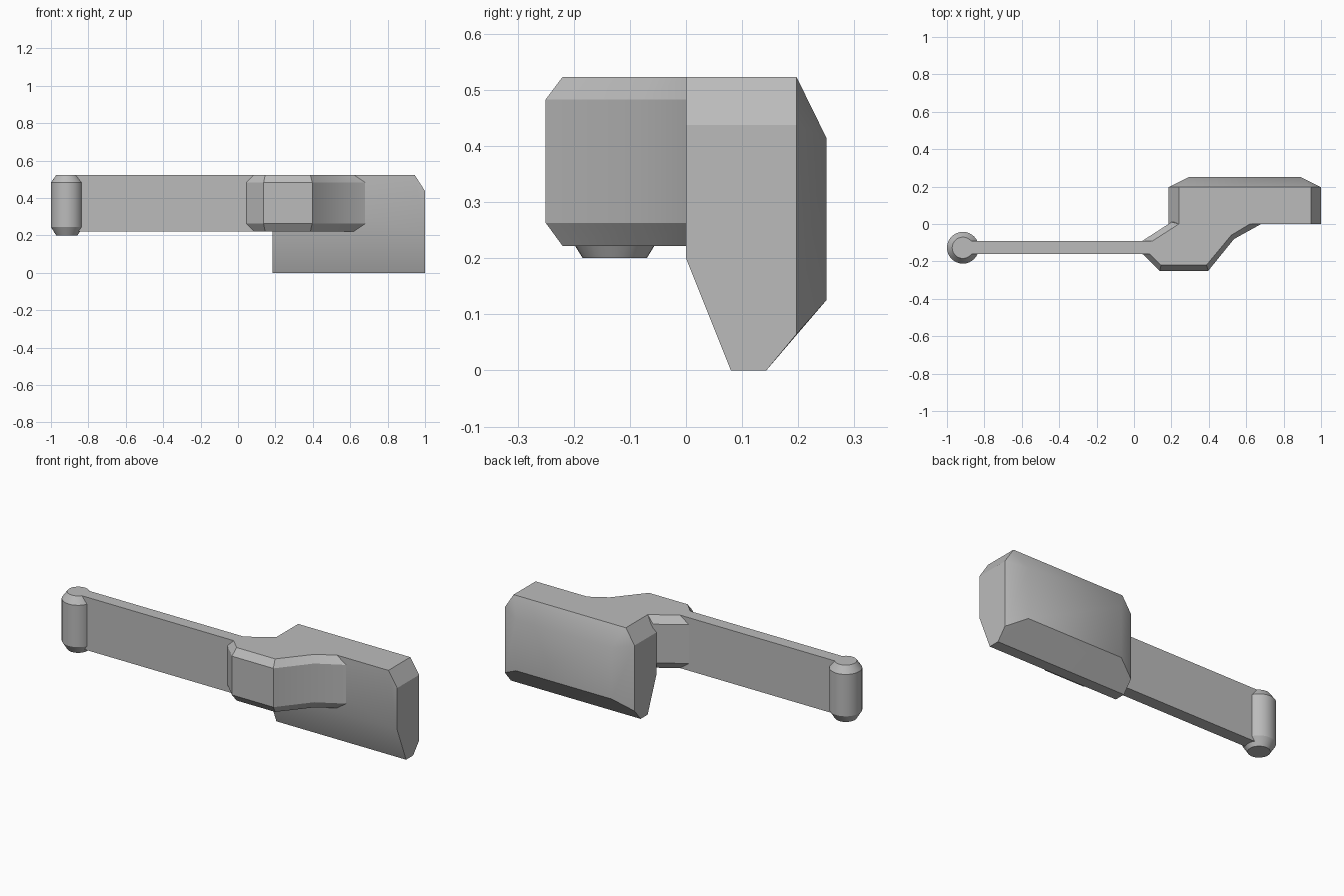
import bpy
import bmesh
from math import cos, sin, tau, radians

cube = bpy.data.objects.get("Cube")
if cube:
    bpy.data.objects.remove(cube, do_unlink=True)

grey = bpy.data.materials.new("plain grey")
grey.use_nodes = True
colour = (0.5, 0.5, 0.5, 1)
grey.diffuse_color = colour
grey.node_tree.nodes["Principled BSDF"].inputs["Base Color"].default_value = colour


def finish(name, bm):
    """Turn a bmesh into a shaded object."""
    bmesh.ops.recalc_face_normals(bm, faces=bm.faces)
    mesh = bpy.data.meshes.new(name)
    bm.to_mesh(mesh)
    bm.free()
    mesh.materials.append(grey)
    obj = bpy.data.objects.new(name, mesh)
    bpy.context.collection.objects.link(obj)
    bpy.ops.object.select_all(action='DESELECT')
    obj.select_set(True)
    bpy.context.view_layer.objects.active = obj
    bpy.ops.object.shade_smooth_by_angle(angle=radians(30))


def loft(name, layers):
    """Skin a stack of (z, outline) layers and cap both ends."""
    bm = bmesh.new()
    rings = [[bm.verts.new((x, y, z)) for x, y in outline] for z, outline in layers]
    n = len(rings[0])
    for low, high in zip(rings, rings[1:]):
        for i in range(n):
            j = (i + 1) % n
            bm.faces.new((low[i], low[j], high[j], high[i]))
    bm.faces.new(rings[0])
    bm.faces.new(rings[-1])
    finish(name, bm)


def circle(radius, x=-0.915, y=-0.127, n=32):
    return [(x + radius * cos(tau * i / n), y + radius * sin(tau * i / n)) for i in range(n)]


BOTTOM, TOP = 0.222, 0.523

# Hinge pin with chamfered ends
loft("hinge_pin", [(0.2, circle(0.057)), (0.245, circle(0.085)),
                   (0.483, circle(0.085)), (TOP, circle(0.057))])

# Flat arm
arm = [(-0.9, -0.16), (0.11, -0.16), (0.11, -0.09), (-0.9, -0.09)]
loft("arm", [(BOTTOM, arm), (TOP, arm)])

# Cranked bracket with chamfered top and bottom rims
outer = [(0.045, -0.09), (0.045, -0.16), (0.137, -0.25), (0.397, -0.25),
         (0.535, -0.08), (0.68, 0.0), (0.2, 0.01)]
inner = [(0.1, -0.09), (0.085, -0.16), (0.145, -0.22), (0.387, -0.22),
         (0.52, -0.06), (0.62, 0.0), (0.24, 0.0)]
loft("bracket", [(BOTTOM, inner), (0.263, outer), (0.483, outer), (TOP, inner)])

# Faceted pad: each point is (end inset, y, z), repeated at both ends
corners = [(0, 0, 0.2), (0, 0.08, 0), (0, 0.143, 0), (0, 0.197, 0.065),
           (0, 0.197, 0.437), (0, 0, 0.437), (0.055, 0.197, TOP), (0.055, 0, TOP),
           (0.107, 0.25, 0.125), (0.107, 0.25, 0.415)]
bm = bmesh.new()
for inset, y, z in corners:
    for x in (0.185 + inset, 1 - inset):
        bm.verts.new((x, y, z))
bmesh.ops.convex_hull(bm, input=bm.verts)
bmesh.ops.dissolve_limit(bm, angle_limit=radians(1), verts=bm.verts, edges=bm.edges)
finish("pad", bm)
